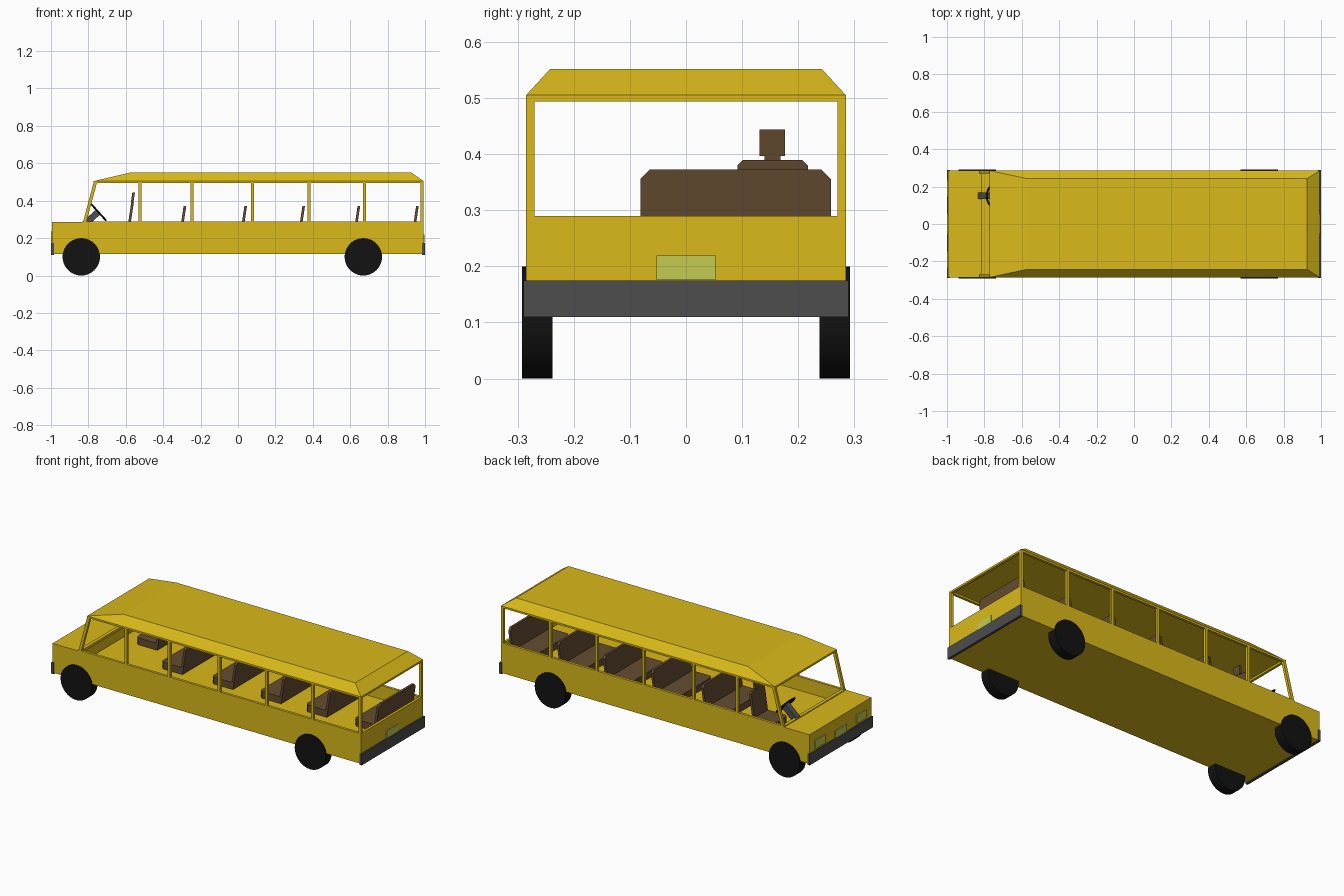
import bpy, bmesh, math
from mathutils import Vector

if "Cube" in bpy.data.objects:
    bpy.data.objects.remove(bpy.data.objects["Cube"])


def material(name, r, g, b):
    m = bpy.data.materials.new(name)
    m.diffuse_color = (r, g, b, 1)
    m.use_nodes = True
    m.node_tree.nodes["Principled BSDF"].inputs["Base Color"].default_value = m.diffuse_color
    return m


YELLOW = material("yellow_paint", 0.70, 0.49, 0.01)
BROWN = material("brown_seat", 0.13, 0.075, 0.03)
BLACK = material("black_rubber", 0.006, 0.006, 0.006)
DARK = material("dark_grey", 0.075, 0.075, 0.075)
LENS = material("pale_green", 0.55, 0.60, 0.08)


def loft(name, bottom, top, mat):
    """Closed solid between two matching outlines."""
    bm = bmesh.new()
    a = [bm.verts.new(p) for p in bottom]
    b = [bm.verts.new(p) for p in top]
    n = len(a)
    bm.faces.new(a[::-1])
    bm.faces.new(b)
    for i in range(n):
        j = (i + 1) % n
        bm.faces.new((a[i], a[j], b[j], b[i]))
    bmesh.ops.recalc_face_normals(bm, faces=bm.faces)
    me = bpy.data.meshes.new(name)
    bm.to_mesh(me)
    bm.free()
    me.materials.append(mat)
    ob = bpy.data.objects.new(name, me)
    bpy.context.collection.objects.link(ob)
    return ob


def rect(x0, x1, y0, y1, z):
    return [(x0, y0, z), (x1, y0, z), (x1, y1, z), (x0, y1, z)]


def box(name, x0, x1, y0, y1, z0, z1, mat):
    return loft(name, rect(x0, x1, y0, y1, z0), rect(x0, x1, y0, y1, z1), mat)


def upright(name, outline, x, thick, lean, mat):
    """Outline in y,z extruded along x, leaning back with height above the floor."""
    pts = [(x + lean * (z - FLOOR), y, z) for y, z in outline]
    return loft(name, pts, [(px + thick, y, z) for px, y, z in pts], mat)


W, T = 0.285, 0.015            # half width, wall thickness
BASE, FLOOR, SILL = 0.115, 0.21, 0.29
HEAD, EAVE, TOP = 0.494, 0.505, 0.552
REAR = 0.992

# Lower body: underfloor, hood, side walls, rear wall
box("underbody", -0.995, REAR, -W, W, BASE, FLOOR, YELLOW)
box("hood", -0.995, -0.825, -W, W, FLOOR, 0.285, YELLOW)
box("rear_wall", REAR - T, REAR, -W, W, FLOOR, SILL, YELLOW)

# Roof with sloped edges
loft("roof", rect(-0.77, REAR, -W, W, EAVE), rect(-0.57, 0.925, -0.242, 0.242, TOP), YELLOW)

# Header rails across front and rear
box("rear_header", REAR - T, REAR, -W, W, HEAD, EAVE, YELLOW)
box("windshield_header", -0.772, -0.757, -W, W, HEAD, EAVE, YELLOW)
box("windshield_sill", -0.832, -0.812, -W, W, 0.275, SILL, YELLOW)

for side, s in (("right", -1), ("left", 1)):
    y0, y1 = sorted((s * W, s * (W - T)))
    box(side + "_wall", -0.825, REAR - T, y0, y1, FLOOR, SILL, YELLOW)
    box(side + "_rail", -0.765, REAR - T, y0, y1, HEAD, EAVE, YELLOW)
    # Window posts
    for i, x in enumerate((-0.525, -0.245, 0.077, 0.38, 0.677, 0.984)):
        box(f"{side}_post_{i}", x - 0.008, x + 0.008, y0, y1, SILL, HEAD, YELLOW)
    # Raked windshield post
    loft(side + "_windshield_post", rect(-0.83, -0.812, y0, y1, 0.28),
         rect(-0.77, -0.752, y0, y1, EAVE), YELLOW)
    # Wheels
    for end, x in (("front", -0.838), ("rear", 0.67)):
        bpy.ops.mesh.primitive_cylinder_add(vertices=40, radius=0.1, depth=0.055,
                                            location=(x, s * 0.265, 0.1),
                                            rotation=(math.pi / 2, 0, 0))
        wheel = bpy.context.object
        wheel.name = f"{end}_{side}_wheel"
        wheel.data.materials.append(BLACK)
        bpy.ops.object.shade_smooth_by_angle(angle=math.radians(30))
    # Headlights
    box(side + "_headlight", -1.0, -0.99, s * 0.19 - 0.045, s * 0.19 + 0.045, 0.185, 0.235, LENS)

# Bumpers and plates
box("rear_bumper", 0.985, 1.0, -0.29, 0.29, 0.11, 0.175, DARK)
box("front_bumper", -1.0, -0.985, -0.29, 0.29, 0.11, 0.175, DARK)
box("rear_plate", 0.985, 0.996, -0.053, 0.053, 0.176, 0.219, LENS)
box("front_plate", -1.0, -0.99, -0.053, 0.053, 0.176, 0.219, LENS)


def seat(name, x, y0, y1, top, c):
    """Cushion plus leaning back with clipped top corners; x is the back's foot."""
    outline = [(y0, FLOOR), (y1, FLOOR), (y1, top - c), (y1 - c, top),
               (y0 + c, top), (y0, top - c)]
    upright(name + "_back", outline, x, 0.014, 0.15, BROWN)
    e = 0.015
    pts = [(x + 0.005, y0), (x + 0.005, y1), (x - 0.125 + e, y1), (x - 0.14 + e, y1 - e),
           (x - 0.14 + e, y0 + e), (x - 0.125 + e, y0)]
    loft(name + "_cushion", [(a, b, FLOOR) for a, b in pts],
         [(a, b, 0.25) for a, b in pts], BROWN)


# Passenger benches
for i, x in enumerate((-0.315, 0.01, 0.32, 0.615, 0.928)):
    seat(f"bench_{i}", x, -0.081, 0.258, 0.373, 0.017)

# Driver seat with headrest
seat("driver_seat", -0.598, 0.092, 0.217, 0.39, 0.01)
upright("headrest_stem", [(0.14, 0.385), (0.168, 0.385), (0.168, 0.4), (0.14, 0.4)],
        -0.597, 0.01, 0.15, BROWN)
upright("headrest", [(0.131, 0.397), (0.176, 0.397), (0.176, 0.444), (0.131, 0.444)],
        -0.6, 0.014, 0.15, BROWN)

# Steering wheel: rim, spoke and column
axis = Vector((0.74, 0, 0.67))
hub = Vector((-0.747, 0.15, 0.34))
tilt = axis.to_track_quat('Z', 'Y').to_euler()
bpy.ops.mesh.primitive_torus_add(major_radius=0.06, minor_radius=0.005, major_segments=32,
                                 minor_segments=8, location=hub, rotation=tilt)
rim = bpy.context.object
rim.name = "steering_wheel_rim"
rim.data.materials.append(BLACK)
bpy.ops.object.shade_smooth_by_angle(angle=math.radians(40))
bpy.ops.mesh.primitive_cube_add(size=1, location=hub, rotation=tilt)
spoke = bpy.context.object
spoke.name = "steering_wheel_spoke"
spoke.scale = (0.02, 0.118, 0.006) if abs((tilt.to_matrix() @ Vector((0, 1, 0))).y) > 0.5 else (0.118, 0.02, 0.006)
spoke.data.materials.append(BLACK)
bpy.ops.mesh.primitive_cube_add(size=1, location=hub - axis * 0.05, rotation=tilt)
column = bpy.context.object
column.name = "steering_column"
column.scale = (0.035, 0.035, 0.1)
column.data.materials.append(DARK)
